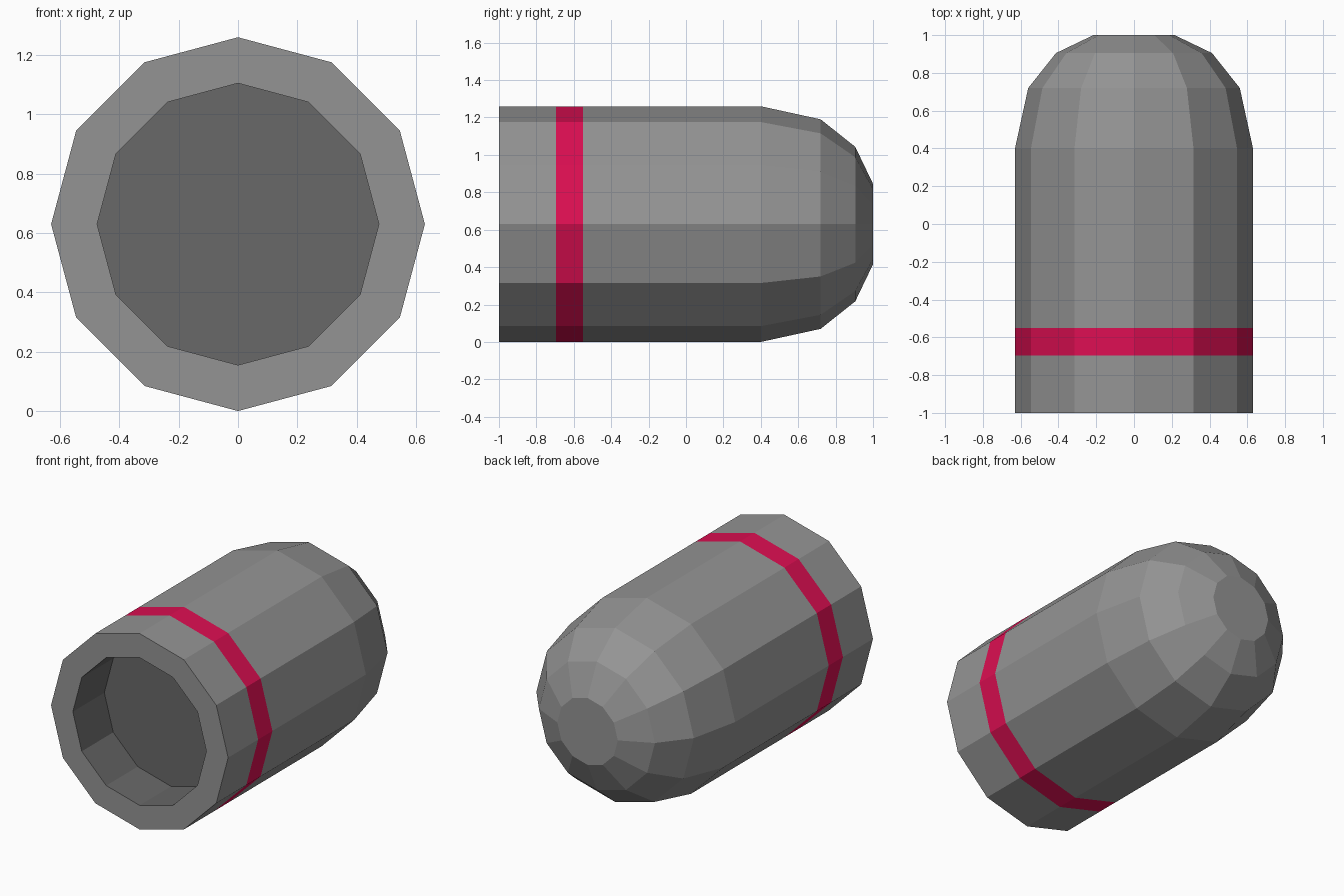
import bpy, bmesh, math

if "Cube" in bpy.data.objects:
    bpy.data.objects.remove(bpy.data.objects["Cube"])

SIDES = 12
R = 0.63          # outer radius, also height of the axis
R_IN = 0.475      # socket radius


def material(name, rgb):
    m = bpy.data.materials.new(name)
    m.diffuse_color = (*rgb, 1.0)
    m.use_nodes = True
    m.node_tree.nodes["Principled BSDF"].inputs["Base Color"].default_value = m.diffuse_color
    return m


grey = material("mid grey", (0.296, 0.296, 0.296))
dark = material("dark grey", (0.138, 0.138, 0.138))
red = material("crimson", (0.716, 0.0045, 0.084))

# Profile (y, radius, material of the strip leading to the next ring):
# socket floor, socket wall, rim, body, band, body, rounded nose
profile = [
    (-0.68, R_IN, 1),
    (-1.00, R_IN, 0),
    (-1.00, R, 0),
    (-0.695, R, 2),
    (-0.55, R, 0),
    (0.40, R, 0),
    (0.72, 0.56, 0),
    (0.905, 0.413, 0),
    (1.00, 0.215, 0),
]

bm = bmesh.new()
rings = []
for y, r, _ in profile:
    angles = [2 * math.pi * i / SIDES for i in range(SIDES)]
    rings.append([bm.verts.new((r * math.cos(a), y, R + r * math.sin(a))) for a in angles])

for k in range(len(rings) - 1):
    a, b = rings[k], rings[k + 1]
    for i in range(SIDES):
        j = (i + 1) % SIDES
        f = bm.faces.new((a[i], a[j], b[j], b[i]))
        f.material_index = profile[k][2]

# Socket floor and nose cap
floor = bm.faces.new(rings[0])
floor.material_index = 1
bm.faces.new(rings[-1])
bmesh.ops.recalc_face_normals(bm, faces=bm.faces[:])

mesh = bpy.data.meshes.new("capsule_shell")
bm.to_mesh(mesh)
bm.free()
for m in (grey, dark, red):
    mesh.materials.append(m)
shell = bpy.data.objects.new("capsule_shell", mesh)
bpy.context.collection.objects.link(shell)
